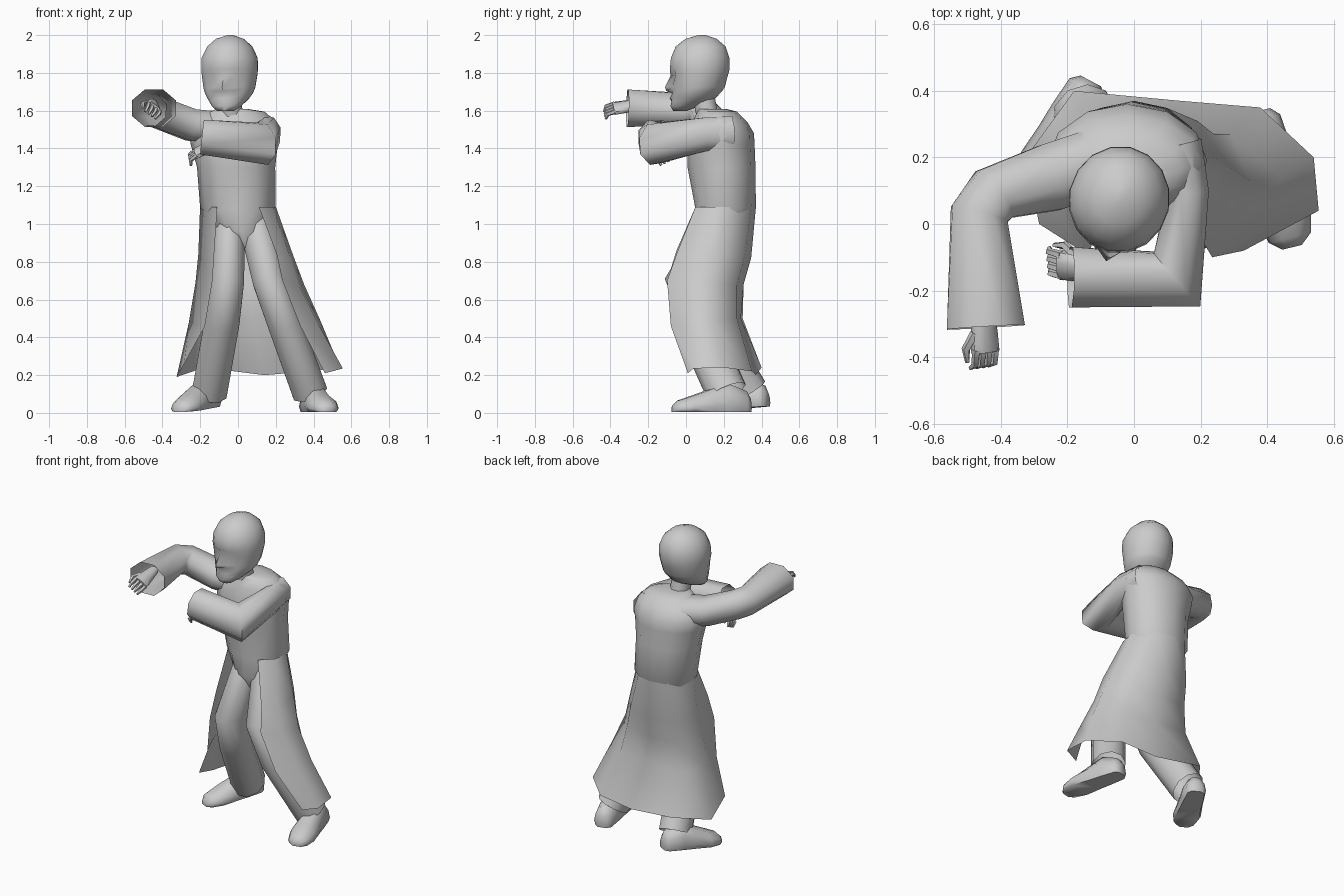
import bpy, bmesh, math
from mathutils import Vector, Matrix


def loft(name, rings, closed=True, caps=(True, True), angle=60):
    """Skin a list of equal-length point rings."""
    bm = bmesh.new()
    rows = [[bm.verts.new(p) for p in r] for r in rings]
    n = len(rows[0])
    for a, b in zip(rows, rows[1:]):
        for i in range(n if closed else n - 1):
            j = (i + 1) % n
            bm.faces.new((a[i], a[j], b[j], b[i]))
    if closed and caps[0]:
        bm.faces.new(rows[0][::-1])
    if closed and caps[1]:
        bm.faces.new(rows[-1])
    bmesh.ops.recalc_face_normals(bm, faces=bm.faces)
    me = bpy.data.meshes.new(name)
    bm.to_mesh(me)
    bm.free()
    ob = bpy.data.objects.new(name, me)
    bpy.context.collection.objects.link(ob)
    bpy.ops.object.select_all(action='DESELECT')
    ob.select_set(True)
    bpy.context.view_layer.objects.active = ob
    bpy.ops.object.shade_smooth_by_angle(angle=math.radians(angle))
    return ob


def ellipse(cx, cy, z, rx, ry, n=12):
    return [Vector((cx + rx * math.cos(2 * math.pi * i / n),
                    cy + ry * math.sin(2 * math.pi * i / n), z)) for i in range(n)]


def tube(name, path, radii, n=8, ref=(0, 0, 1), caps=(False, False)):
    """Sweep along a path with mitred joints; radii are (side, up) pairs."""
    pts = [Vector(p) for p in path]
    rings = []
    for k, p in enumerate(pts):
        out = (pts[min(k + 1, len(pts) - 1)] - pts[min(k, len(pts) - 2)]).normalized()
        d = (p - pts[k - 1]).normalized() if k else out
        nrm = (d + out).normalized()
        side = d.cross(Vector(ref)).normalized()
        up = side.cross(d)
        ring = []
        for i in range(n):
            a = 2 * math.pi * (i + 0.5) / n
            o = side * radii[k][0] * math.cos(a) + up * radii[k][1] * math.sin(a)
            ring.append(p + o - d * (o.dot(nrm) / d.dot(nrm)))
        rings.append(ring)
    return loft(name, rings, caps=caps)


# Head: stacked rings, turned a little to its right; eyes sunk, nose and lips shaped
turn = Matrix.Rotation(math.radians(-12), 4, 'Z')
centre = Vector((-0.045, 0.07, 0))
head = []
for z, cy, rx, ry, pull in [
        (1.598, -.035, .045, .035, {}), (1.625, -.005, .08, .08, {}),
        (1.65, .025, .1, .105, {}), (1.665, .04, .112, .118, {12: -.012}),
        (1.69, .052, .128, .128, {}), (1.705, .06, .134, .134, {12: -.035}),
        (1.725, .066, .14, .142, {12: -.04}),
        (1.785, .072, .149, .152, {11: .02, 13: .02, 12: -.005}),
        (1.82, .073, .152, .162, {}), (1.88, .075, .15, .158, {}),
        (1.94, .078, .12, .135, {}), (1.98, .08, .075, .085, {}), (2.0, .085, .015, .02, {})]:
    ring = ellipse(0, cy - .07, z, rx, ry, 16)
    for i, dy in pull.items():
        ring[i].y += dy
    head.append([turn @ p + centre for p in ring])
loft("head", head)

# Neck
tube("neck", [(-.03, .12, 1.54), (-.04, .09, 1.69)], [(.062, .062)] * 2, ref=(0, 1, 0))

# Torso from crotch to collar
loft("torso", [ellipse(*r) for r in [
    (.035, .16, .87, .05, .08), (.015, .165, .96, .13, .13), (0, .21, 1.08, .2, .16),
    (-.01, .188, 1.3, .207, .18), (-.02, .185, 1.42, .23, .178),
    (-.02, .19, 1.48, .24, .17), (-.015, .18, 1.54, .22, .145), (-.01, .165, 1.595, .15, .105),
    (-.03, .135, 1.61, .075, .075)]])

# Long open coat skirt: rings from left front edge round the back to right
skirt = [
    [(.11, .05, 1.09), (.185, .12, 1.09), (.201, .22, 1.09), (.105, .346, 1.09),
     (0, .37, 1.09), (-.105, .346, 1.09), (-.201, .21, 1.09), (-.11, .05, 1.09)],
    [(.205, -.05, .84), (.27, .03, .84), (.29, .17, .84), (.19, .31, .83),
     (.03, .345, .82), (-.13, .33, .83), (-.21, .18, .84), (-.125, -.05, .86)],
    [(.235, -.1, .7), (.32, .01, .68), (.35, .13, .68), (.24, .27, .68),
     (.05, .305, .68), (-.14, .3, .68), (-.225, .14, .69), (-.135, -.1, .7)],
    [(.33, -.08, .46), (.425, .01, .47), (.44, .14, .48), (.29, .27, .5),
     (.08, .29, .5), (-.15, .3, .5), (-.26, .15, .48), (-.175, -.07, .46)],
    [(.46, .01, .21), (.555, .04, .235), (.54, .2, .24), (.38, .35, .22),
     (.14, .37, .2), (-.18, .4, .24), (-.325, .2, .19), (-.285, .0, .26)]]
loft("coat_skirt", skirt, closed=False, angle=70)

# Trouser legs
tube("left_leg", [(.095, .19, 1.0), (.165, .02, .7), (.245, .05, .48), (.38, .215, .11)],
     [(.095, .11), (.092, .11), (.095, .11), (.098, .11)], 10, (0, 1, 0))
tube("right_leg", [(-.045, .19, 1.0), (-.055, .01, .7), (-.085, .1, .48), (-.15, .325, .11)],
     [(.085, .11), (.092, .11), (.098, .11), (.098, .11)], 10, (0, 1, 0))


# Shoes: cross-sections from heel to toe
def shoe(name, heel, toe, lift):
    heel, toe = Vector(heel), Vector(toe)
    d = toe - heel
    side = Vector((-d.y, d.x, 0)).normalized()
    shape = [(-1, .25), (-.85, 0), (.85, 0), (1, .25), (.85, .65), (.4, 1), (-.4, 1), (-.85, .65)]
    rings = []
    for t, w, h in [(0, .035, .07), (.06, .06, .11), (.3, .07, .15), (.48, .074, .125),
                    (.75, .085, .085), (.93, .065, .06), (1, .03, .035)]:
        rings.append([heel + d * t + side * w * a + Vector((0, 0, h * b + lift * (1 - t) + .005))
                      for a, b in shape])
    loft(name, rings)


shoe("left_shoe", (.375, .34, 0), (.475, -.07, 0), 0)
shoe("right_shoe", (-.13, .43, 0), (-.31, .09, 0), .03)

# Sleeves, open at the cuffs
tube("right_sleeve", [(-.13, .18, 1.51), (-.25, .14, 1.525), (-.42, .09, 1.59),
                      (-.465, .03, 1.605), (-.445, -.31, 1.613)],
     [(.11, .095), (.11, .09), (.088, .09), (.088, .09), (.127, .107)])
tube("left_sleeve", [(.13, .24, 1.48), (.163, .1, 1.475), (.13, -.165, 1.425), (-.19, -.16, 1.46)],
     [(.08, .1), (.065, .095), (.085, .115), (.098, .1)])


# Hands: palm, four curled fingers and a thumb
def hand(name, wrist, aim, up):
    w, f, u = Vector(wrist), Vector(aim).normalized(), Vector(up).normalized()
    s = f.cross(u)

    def at(a, b, c):
        return w + f * a + s * b + u * c
    tube(name + "_palm", [at(-.1, 0, 0), at(0, 0, 0), at(.06, 0, 0)],
         [(.03, .03), (.045, .028), (.05, .024)], ref=up, caps=(True, True))
    for i in range(4):
        b = -.036 + .024 * i
        tube(f"{name}_finger_{i + 1}",
             [at(.05, b, .005), at(.095, b, -.005), at(.105, b * .9, -.035)],
             [(.013, .013), (.011, .011), (.007, .007)], 5, up, (True, True))
    tube(name + "_thumb", [at(.0, .035, 0), at(.045, .06, -.015), at(.085, .05, -.025)],
         [(.015, .015), (.013, .013), (.007, .007)], 5, up, (True, True))


hand("right_hand", (-.45, -.325, 1.62), (.05, -1, -.15), (.7, 0, 1))
hand("left_hand", (-.17, -.13, 1.4), (-1, .15, -.5), (-.4, -.5, 1))
